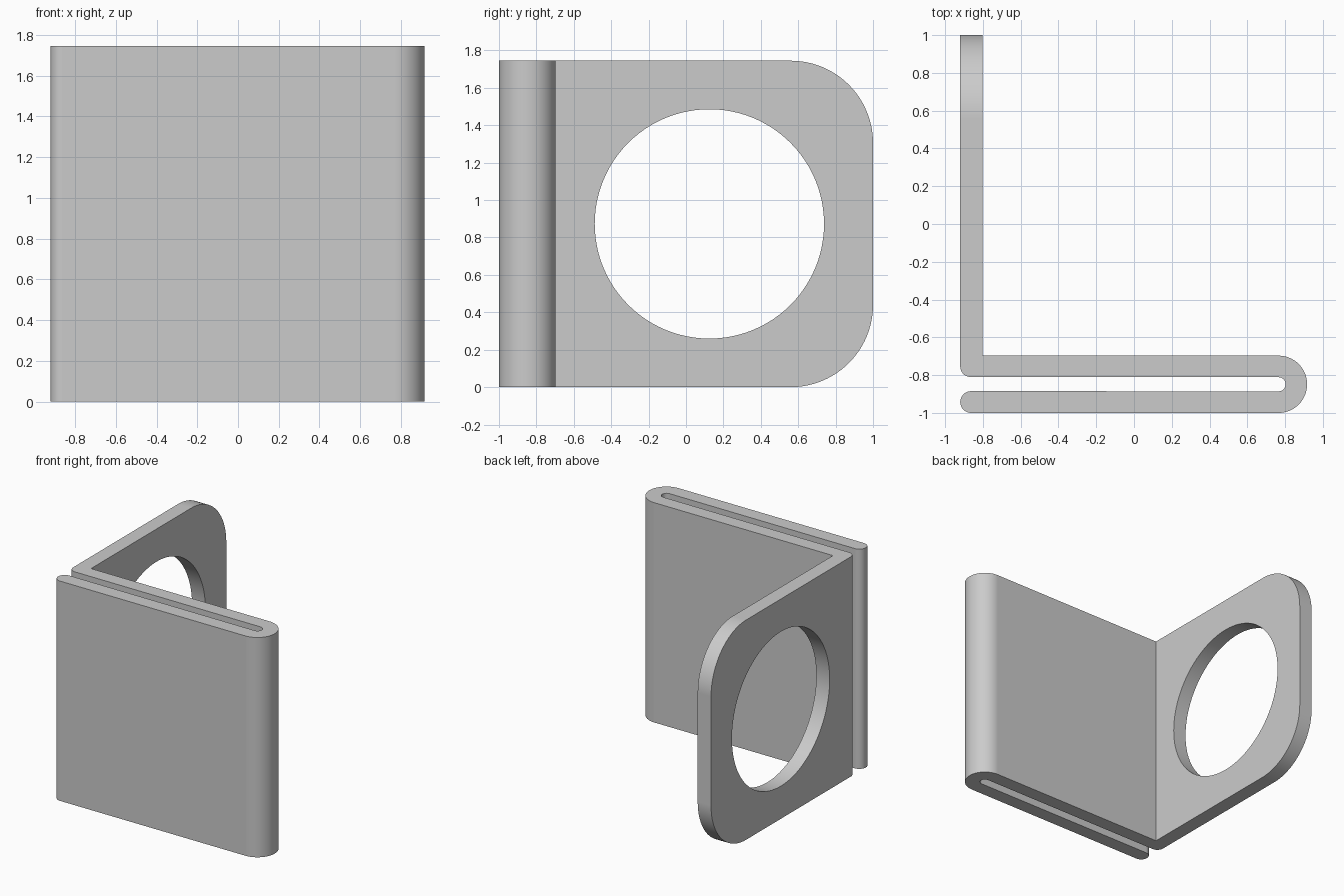
import bpy, bmesh
from math import pi, sin, cos, radians
from mathutils import Matrix

cube = bpy.data.objects.get("Cube")
if cube:
    bpy.data.objects.remove(cube, do_unlink=True)

HEIGHT = 1.745
LEFT, INNER = -0.92, -0.803           # thickness of the side plate
BACK, TOP, SLOT_TOP, SLOT_LOW, FRONT = 1.0, -0.697, -0.81, -0.885, -1.0
BEND_X, BEND_Y = 0.765, (TOP + FRONT) / 2
EAR_RADIUS = 0.44
HOLE_Y, HOLE_R = 0.125, 0.613

grey = bpy.data.materials.new("plain grey")
grey.use_nodes = True
colour = (0.6, 0.6, 0.6, 1)
grey.diffuse_color = colour
grey.node_tree.nodes["Principled BSDF"].inputs["Base Color"].default_value = colour


def arc(x, y, r, start, end, steps):
    """Points along an arc, angles in degrees."""
    angles = [radians(start + (end - start) * i / steps) for i in range(steps + 1)]
    return [(x + r * cos(a), y + r * sin(a)) for a in angles]


def mesh_object(name, bm):
    mesh = bpy.data.meshes.new(name)
    bmesh.ops.recalc_face_normals(bm, faces=bm.faces)
    bm.to_mesh(mesh)
    bm.free()
    obj = bpy.data.objects.new(name, mesh)
    bpy.context.collection.objects.link(obj)
    return obj


# Folded strip outline: side plate, inner leg, hairpin bend, front leg
tip = (SLOT_LOW - FRONT) / 2
corner = 0.055
outline = [(LEFT, BACK)]
outline += arc(LEFT + corner, SLOT_TOP + corner, corner, 180, 270, 8)
outline += arc(BEND_X, BEND_Y, (SLOT_TOP - SLOT_LOW) / 2, 90, -90, 16)
outline += arc(LEFT + tip, FRONT + tip, tip, 90, 270, 16)
outline += arc(BEND_X, BEND_Y, (TOP - FRONT) / 2, -90, 90, 32)
outline += [(INNER, TOP), (INNER, BACK)]

bm = bmesh.new()
base = bm.faces.new([bm.verts.new((x, y, 0)) for x, y in outline])
top = bmesh.ops.extrude_face_region(bm, geom=[base])["geom"]
bmesh.ops.translate(bm, vec=(0, 0, HEIGHT),
                    verts=[v for v in top if isinstance(v, bmesh.types.BMVert)])

# Round the two free corners of the side plate
ends = [e for e in bm.edges
        if all(v.co.y > BACK - 0.001 for v in e.verts)
        and abs(e.verts[0].co.z - e.verts[1].co.z) < 0.001]
bmesh.ops.bevel(bm, geom=ends, offset=EAR_RADIUS, offset_type='OFFSET',
                segments=24, profile=0.5, affect='EDGES')
bracket = mesh_object("folded_bracket", bm)
bracket.data.materials.append(grey)

# Round hole through the side plate
bm = bmesh.new()
bmesh.ops.create_cone(bm, cap_ends=True, segments=96, radius1=HOLE_R,
                      radius2=HOLE_R, depth=0.5,
                      matrix=Matrix.Translation((LEFT, HOLE_Y, HEIGHT / 2))
                      @ Matrix.Rotation(pi / 2, 4, 'Y'))
cutter = mesh_object("hole_cutter", bm)
cutter.data.materials.append(grey)
cutter.hide_render = True

bpy.ops.object.select_all(action='DESELECT')
bpy.context.view_layer.objects.active = bracket
bracket.select_set(True)
cut = bracket.modifiers.new("hole", 'BOOLEAN')
cut.operation = 'DIFFERENCE'
cut.solver = 'EXACT'
cut.object = cutter
bpy.ops.object.modifier_apply(modifier=cut.name)
bpy.data.objects.remove(cutter, do_unlink=True)

# Smooth bends with crisp plate edges
bpy.ops.object.shade_smooth_by_angle(angle=radians(30))
normals = bracket.modifiers.new("even normals", 'WEIGHTED_NORMAL')
normals.keep_sharp = True
